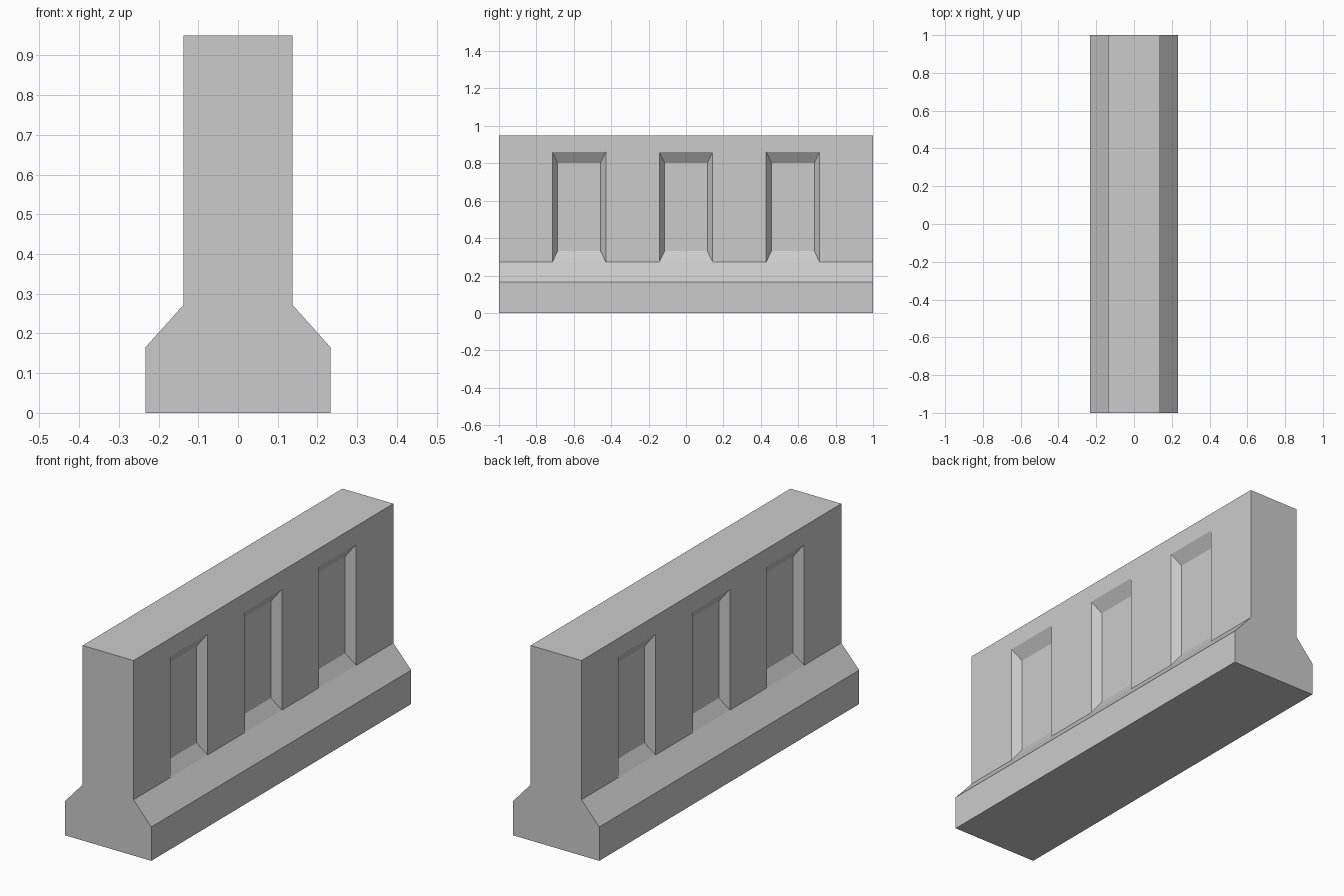
import bpy, bmesh
from mathutils import Vector

if "Cube" in bpy.data.objects:
    bpy.data.objects.remove(bpy.data.objects["Cube"])

# Half profile (x, z): wide foot, sloped shoulder, upright wall, panel top, wall top
HALF = [(0.233, 0), (0.233, 0.165), (0.137, 0.272), (0.137, 0.861), (0.137, 0.95)]
PROFILE = HALF + [(-x, z) for x, z in reversed(HALF)]
SECTIONS = 7          # alternating pillar / recess bays along the length
RECESS_DEPTH = 0.04
RECESS_SCALE = 0.8

bm = bmesh.new()

# Barrier body: extrude the profile bay by bay
cap = bm.faces.new([bm.verts.new((x, -1, z)) for x, z in PROFILE])
for _ in range(SECTIONS):
    ext = bmesh.ops.extrude_face_region(bm, geom=[cap], use_keep_orig=(cap.calc_center_median().y < -0.99))
    verts = [g for g in ext["geom"] if isinstance(g, bmesh.types.BMVert)]
    cap = next(g for g in ext["geom"] if isinstance(g, bmesh.types.BMFace))
    bmesh.ops.translate(bm, verts=verts, vec=(0, 2 / SECTIONS, 0))

# Remove any caps left between bays
inner = [f for f in bm.faces if len(f.verts) == len(PROFILE)
         and abs(f.calc_center_median().y) < 0.99]
bmesh.ops.delete(bm, geom=inner, context='FACES_ONLY')
bmesh.ops.recalc_face_normals(bm, faces=bm.faces)

# Recessed panels: every second bay, on both long sides
panels = []
for f in bm.faces:
    c = f.calc_center_median()
    bay = int((c.y + 1) / 2 * SECTIONS)
    if len(f.verts) == 4 and abs(abs(c.x) - 0.137) < 1e-4 and 0.4 < c.z < 0.7 and bay % 2:
        panels.append(f)
for f in bmesh.ops.extrude_discrete_faces(bm, faces=panels)["faces"]:
    c = f.calc_center_median()
    push = Vector((-RECESS_DEPTH if c.x > 0 else RECESS_DEPTH, 0, 0))
    for v in f.verts:
        v.co = c + (v.co - c) * RECESS_SCALE + push

# Merge flat bay divisions into single faces
bmesh.ops.dissolve_limit(bm, angle_limit=0.01, verts=bm.verts, edges=bm.edges)
bmesh.ops.recalc_face_normals(bm, faces=bm.faces)

mesh = bpy.data.meshes.new("barrier_wall")
bm.to_mesh(mesh)
bm.free()
bpy.context.collection.objects.link(bpy.data.objects.new("barrier_wall", mesh))
